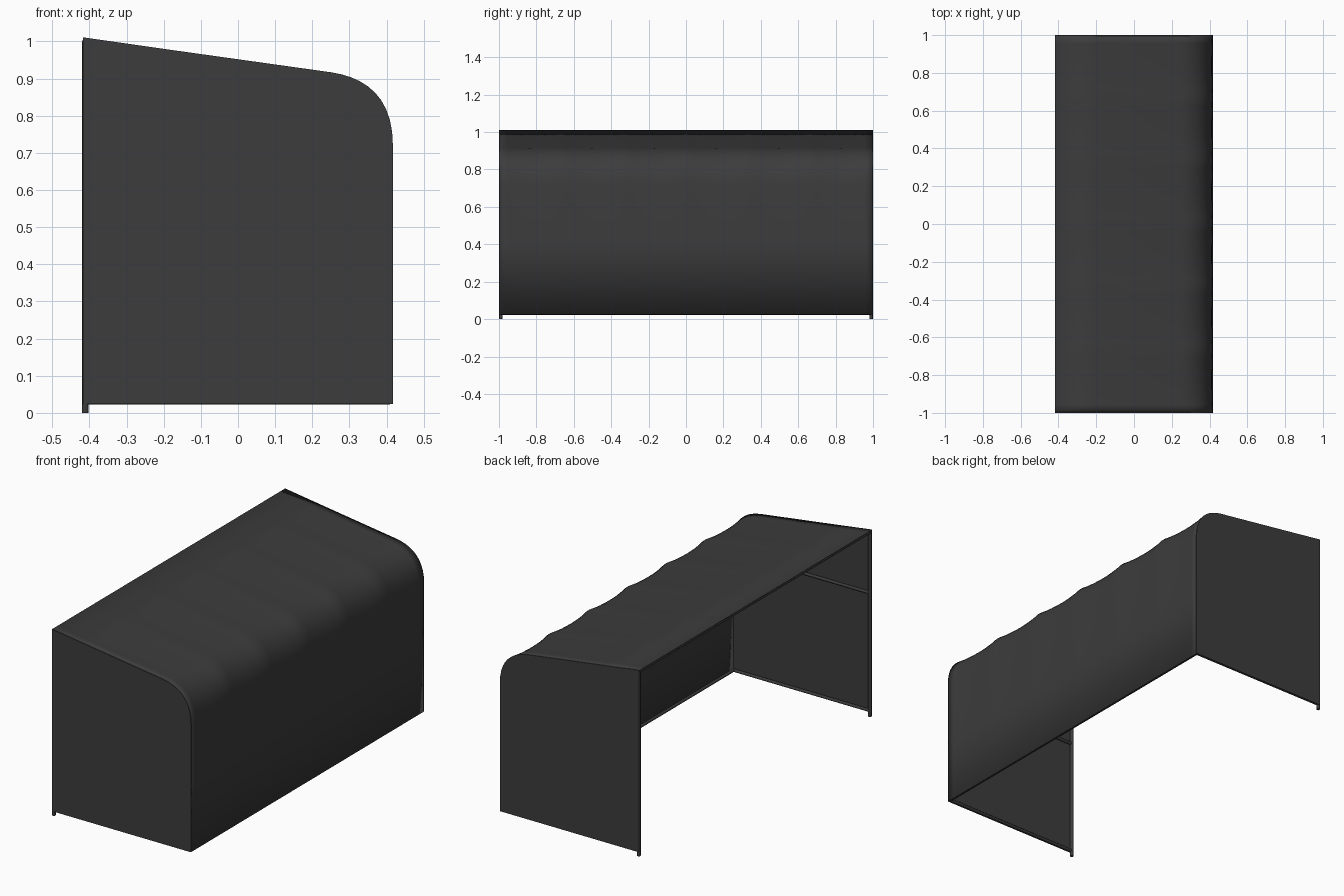
import bpy, bmesh, math
from mathutils import Vector

if "Cube" in bpy.data.objects:
    bpy.data.objects.remove(bpy.data.objects["Cube"])

mat = bpy.data.materials.new("dark_fabric")
mat.diffuse_color = (0.045, 0.045, 0.045, 1)
mat.use_nodes = True
mat.node_tree.nodes["Principled BSDF"].inputs["Base Color"].default_value = mat.diffuse_color


def finish(name, bm, smooth=True):
    bmesh.ops.recalc_face_normals(bm, faces=bm.faces)
    me = bpy.data.meshes.new(name)
    bm.to_mesh(me)
    bm.free()
    ob = bpy.data.objects.new(name, me)
    bpy.context.collection.objects.link(ob)
    me.materials.append(mat)
    if smooth:
        bpy.context.view_layer.objects.active = ob
        ob.select_set(True)
        bpy.ops.object.shade_smooth_by_angle(angle=math.radians(35))
        ob.select_set(False)
    return ob


# Cross-section in x/z: (point, amount of sag between the ribs)
A, B, C, D = [Vector(p) for p in ((0.25, 0.917), (0.345, 0.903), (0.417, 0.85), (0.417, 0.72))]
bend = []
for i in range(11):
    t = i / 10
    p = A * (1-t)**3 + B * 3*t*(1-t)**2 + C * 3*t*t*(1-t) + D * t**3
    bend.append((p, 0.003 + 0.009 * math.sin(math.pi * t)))
profile = [(Vector((-0.417, 1.011)), 0.0), (Vector((-0.2, 0.98)), 0.003)] + bend
profile += [(Vector((0.417, 0.4)), 0.002), (Vector((0.417, 0.024)), 0.0)]


def inward(i):
    a, b = profile[max(i - 1, 0)][0], profile[min(i + 1, len(profile) - 1)][0]
    d = (b - a).normalized()
    return Vector((d.y, -d.x))


# Roof and rear wall: one fabric sheet sagging between the ribs
bm = bmesh.new()
rows = []
SPANS, SUB = 6, 8
for j in range(SPANS * SUB + 1):
    y = -0.998 + 1.996 * j / (SPANS * SUB)
    s = abs(math.sin(math.pi * j / SUB)) ** 0.7
    row = []
    for i, (p, sag) in enumerate(profile):
        q = p - inward(i) * (-sag * s if inward(i).y < 0 or inward(i).x < 0 else sag * s)
        row.append(bm.verts.new((q.x, y, q.y)))
    rows.append(row)
for r0, r1 in zip(rows, rows[1:]):
    for i in range(len(r0) - 1):
        bm.faces.new((r0[i], r0[i + 1], r1[i + 1], r1[i]))
cover = finish("roof_and_wall_cover", bm)
sol = cover.modifiers.new("thickness", "SOLIDIFY")
sol.thickness, sol.offset = 0.004, -1

# Flat end walls
for side, label in ((-1, "front"), (1, "rear")):
    bm = bmesh.new()
    pts = [p for p, _ in profile] + [Vector((-0.417, 0.024))]
    f = bm.faces.new([bm.verts.new((p.x, side, p.y)) for p in pts])
    ext = bmesh.ops.extrude_face_region(bm, geom=[f])
    bmesh.ops.translate(bm, vec=(0, -side * 0.004, 0),
                        verts=[v for v in ext["geom"] if isinstance(v, bmesh.types.BMVert)])
    finish(label + "_end_wall", bm, False)


def tube(name, points, r=0.008):
    cu = bpy.data.curves.new(name, "CURVE")
    cu.dimensions = "3D"
    cu.bevel_depth, cu.bevel_resolution, cu.use_fill_caps = r, 2, True
    sp = cu.splines.new("POLY")
    sp.points.add(len(points) - 1)
    for pt, co in zip(sp.points, points):
        pt.co = (*co, 1)
    ob = bpy.data.objects.new(name, cu)
    bpy.context.collection.objects.link(ob)
    cu.materials.append(mat)


# Frame tubes at both ends: post, bottom rail, middle rail
for s, label in ((-1, "front"), (1, "rear")):
    y = s * 0.99
    tube(label + "_post", [(-0.411, y, 0.0), (-0.411, y, 1.0)], 0.009)
    tube(label + "_bottom_rail", [(-0.41, y, 0.031), (0.408, y, 0.031)])
    tube(label + "_middle_rail", [(-0.41, y, 0.67), (0.41, y, 0.67)])
# Long rails
tube("top_rail", [(-0.409, -0.99, 1.0), (-0.409, 0.99, 1.0)], 0.009)
tube("wall_bottom_rail", [(0.408, -0.99, 0.031), (0.408, 0.99, 0.031)])
# Roof ribs just beneath the fabric
for k in range(1, 6):
    y = -0.998 + 1.996 * k / 6
    tube(f"roof_rib_{k}", [(p.x + inward(i).x * 0.006, y, p.y + inward(i).y * 0.006)
                           if inward(i).y < 0 or inward(i).x < 0 else
                           (p.x - inward(i).x * 0.006, y, p.y - inward(i).y * 0.006)
                           for i, (p, _) in enumerate(profile[:-2])], 0.006)
